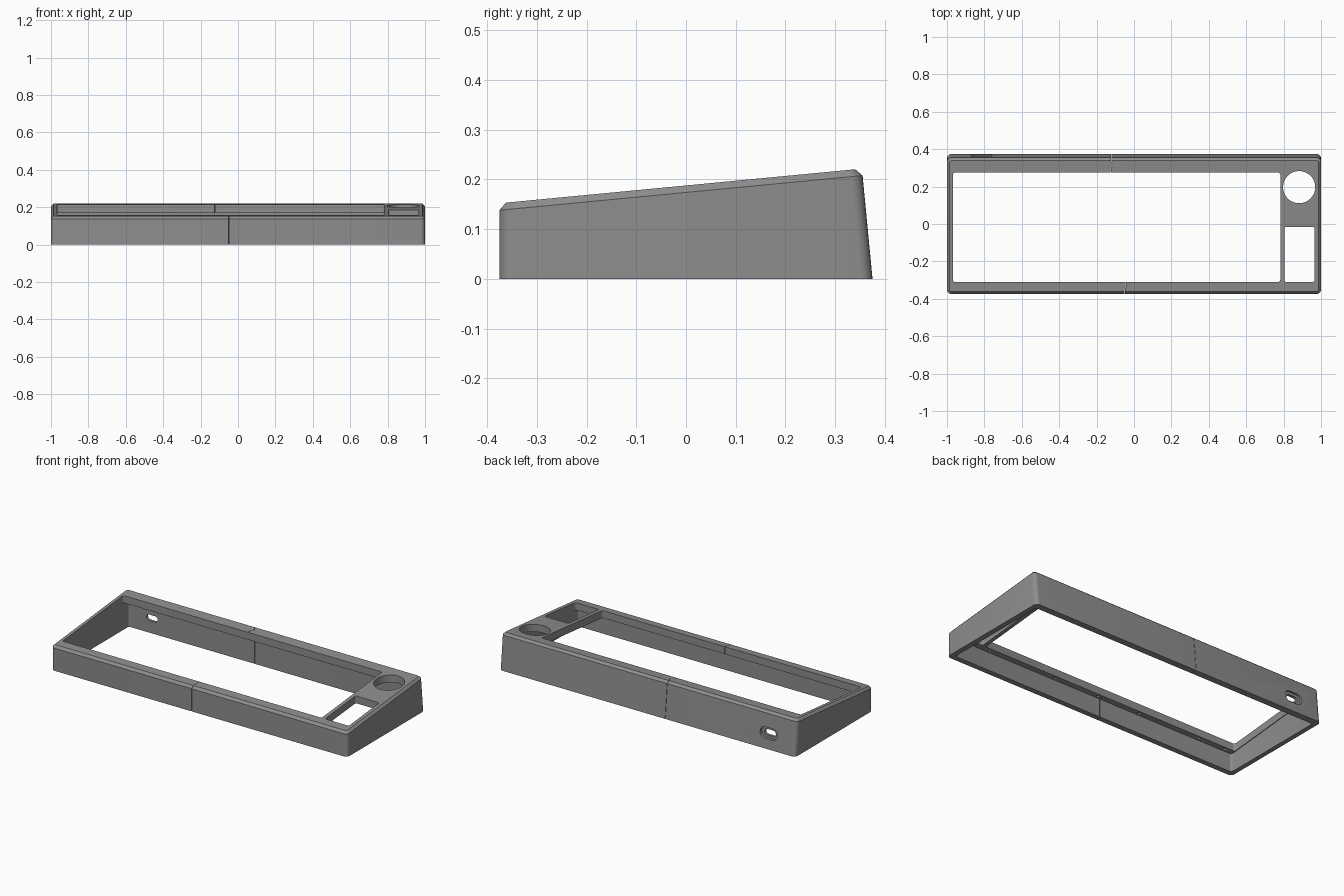
import bpy, bmesh, math
from mathutils import Vector

if "Cube" in bpy.data.objects:
    bpy.data.objects.remove(bpy.data.objects["Cube"])

grey = bpy.data.materials.new("mid grey")
grey.diffuse_color = (0.27, 0.27, 0.27, 1)
grey.use_nodes = True
grey.node_tree.nodes["Principled BSDF"].inputs["Base Color"].default_value = grey.diffuse_color


def deck(y):
    """Height of the sloping top surface."""
    return 0.188 + 0.0955 * y


def rounded(x0, x1, y0, y1, r, n=6):
    """Rounded rectangle outline, counter-clockwise."""
    pts = []
    for cx, cy, a0 in ((x1 - r, y1 - r, 0), (x0 + r, y1 - r, 90),
                       (x0 + r, y0 + r, 180), (x1 - r, y0 + r, 270)):
        for i in range(n + 1):
            a = math.radians(a0 + 90 * i / n)
            pts.append((cx + r * math.cos(a), cy + r * math.sin(a)))
    return pts


def circle(cx, cy, r, n=48):
    return [(cx + r * math.cos(2 * math.pi * i / n), cy + r * math.sin(2 * math.pi * i / n))
            for i in range(n)]


def loft(name, rings):
    """Closed solid through outlines of equal point count."""
    bm = bmesh.new()
    loops = [[bm.verts.new(p) for p in ring] for ring in rings]
    bm.faces.new(loops[0][::-1])
    bm.faces.new(loops[-1])
    for a, b in zip(loops, loops[1:]):
        for i in range(len(a)):
            j = (i + 1) % len(a)
            bm.faces.new((a[i], a[j], b[j], b[i]))
    bmesh.ops.recalc_face_normals(bm, faces=bm.faces)
    me = bpy.data.meshes.new(name)
    bm.to_mesh(me)
    bm.free()
    me.materials.append(grey)
    ob = bpy.data.objects.new(name, me)
    bpy.context.collection.objects.link(ob)
    return ob


def level(pts, z):
    """Lift an outline to a height, given as a number or a function of y."""
    return [Vector((x, y, z(y) if callable(z) else z)) for x, y in pts]


def prism(name, pts, z0, z1):
    return loft(name, [level(pts, z0), level(pts, z1)])


def boolean(target, cutter, op='DIFFERENCE'):
    m = target.modifiers.new(op, 'BOOLEAN')
    m.object, m.operation, m.solver = cutter, op, 'EXACT'
    bpy.context.view_layer.objects.active = target
    bpy.ops.object.modifier_apply(modifier=m.name)
    bpy.data.objects.remove(cutter)


def build_case(name):
    # Wedge-shaped outer shell with leaning back and chamfered top edge
    case = loft(name, [
        level(rounded(-1, 1, -0.375, 0.375, 0.025), 0),
        level(rounded(-1, 1, -0.375, 0.355, 0.025), lambda y: deck(y) - 0.014),
        level(rounded(-0.987, 0.987, -0.362, 0.340, 0.015), deck)])
    # Hollow underside, leaving a sloping top plate
    boolean(case, prism("cavity", rounded(-0.972, 0.968, -0.342, 0.335, 0.012),
                        -0.1, lambda y: deck(y) - 0.045))
    # Key field, side window and dial hole
    boolean(case, prism("key_field", rounded(-0.968, 0.782, -0.31, 0.275, 0.012), 0.04, 0.5))
    boolean(case, prism("side_window", rounded(0.805, 0.965, -0.31, -0.015, 0.01), 0.04, 0.5))
    boolean(case, prism("dial_hole", circle(0.883, 0.197, 0.086), 0.04, 0.5))
    # Cable port through the back wall, with a recess around it
    for w, h, y0, y1 in ((0.058, 0.034, 0.351, 0.5), (0.038, 0.018, 0.3, 0.5)):
        pts = rounded(-0.815 - w, -0.815 + w, 0.092 - h, 0.092 + h, h * 0.98, 8)
        boolean(case, loft("port", [[Vector((x, y, z)) for x, z in pts] for y in (y0, y1)]))
    # Blind screw holes under the front and back lips
    for y in (-0.326, 0.305):
        for i, x in enumerate((0.74, 0.28, -0.02, -0.31, -0.73, -0.91)):
            boolean(case, prism("screw", circle(x, y, 0.008, 16), 0.04, deck(y) - 0.02))
            if i % 2:
                boolean(case, prism("nut", circle(x, y, 0.0135, 6), 0.04, deck(y) - 0.036))
    return case


# Jogged joint line dividing the case in two
seam = [(-0.05, -0.6), (-0.05, -0.345), (-0.045, -0.34), (-0.045, -0.2), (-0.125, 0.2),
        (-0.125, 0.295), (-0.112, 0.305), (-0.112, 0.325), (-0.122, 0.335), (-0.122, 0.6)]
for name, side in (("case_left", -1), ("case_right", 1)):
    half = build_case(name)
    gap = 0.001 * side
    pts = [(x + gap, y) for x, y in seam] + [(2 * side, 0.6), (2 * side, -0.6)]
    boolean(half, prism("half_block", pts, -0.5, 1), 'INTERSECT')
    bpy.ops.object.select_all(action='DESELECT')
    half.select_set(True)
    bpy.context.view_layer.objects.active = half
    bpy.ops.object.shade_smooth_by_angle(angle=math.radians(30))
